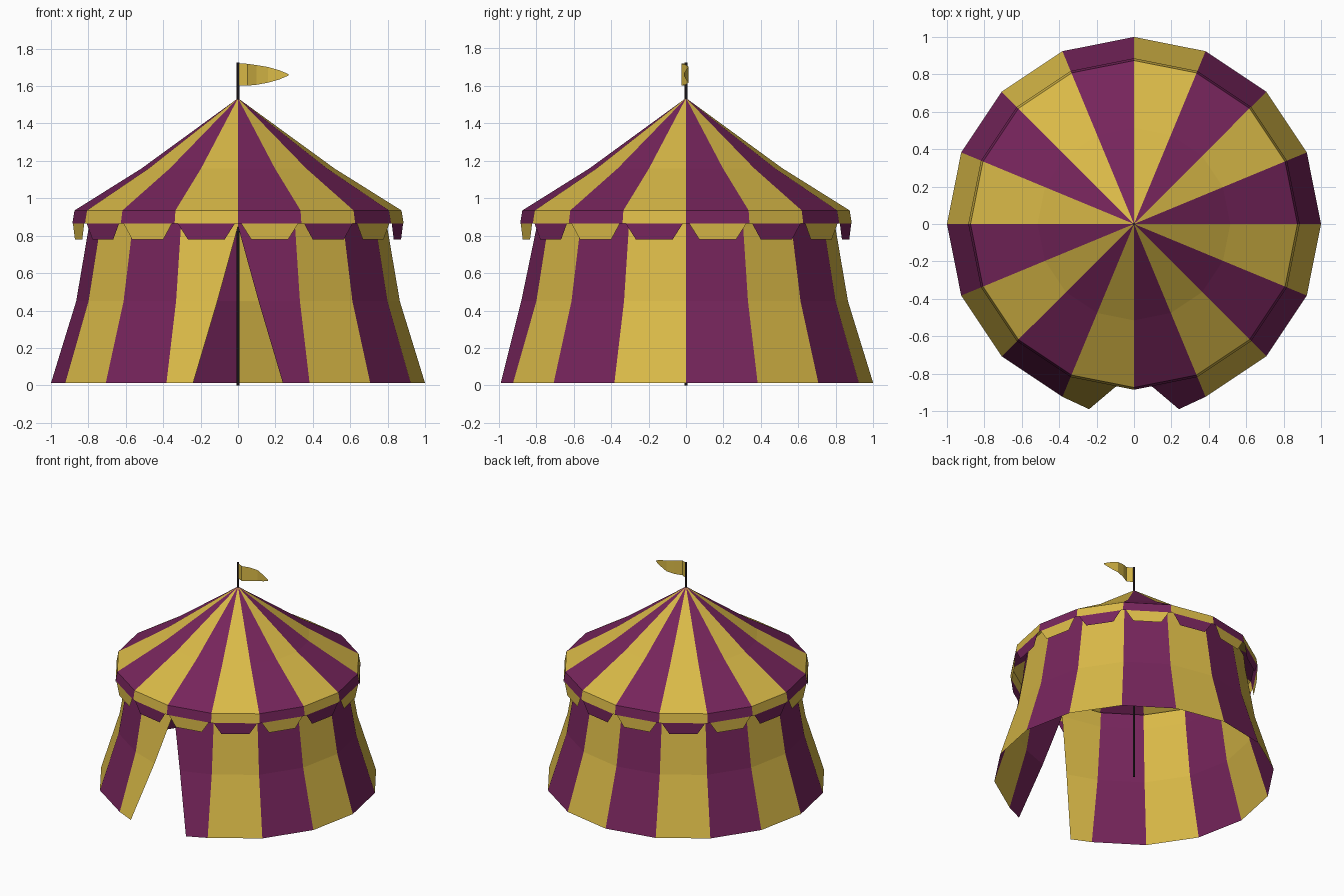
import bpy
import bmesh
from math import sin, cos, pi
from mathutils import Vector

if "Cube" in bpy.data.objects:
    bpy.data.objects.remove(bpy.data.objects["Cube"], do_unlink=True)

SIDES = 16
STEP = 2 * pi / SIDES


def make_material(name, rgb):
    mat = bpy.data.materials.new(name)
    mat.use_nodes = True
    mat.diffuse_color = (*rgb, 1)
    mat.node_tree.nodes["Principled BSDF"].inputs["Base Color"].default_value = (*rgb, 1)
    return mat


plum = make_material("plum", (0.18, 0.018, 0.105))
gold = make_material("gold", (0.70, 0.49, 0.064))
dark = make_material("dark_wood", (0.03, 0.02, 0.025))


def ring_point(k, radius, z):
    return Vector((radius * cos(k * STEP), radius * sin(k * STEP), z))


def make_object(name, faces, materials):
    """faces: list of (points, material index)"""
    bm = bmesh.new()
    for points, index in faces:
        face = bm.faces.new([bm.verts.new(p) for p in points])
        face.material_index = index
    bmesh.ops.remove_doubles(bm, verts=bm.verts, dist=0.0005)
    mesh = bpy.data.meshes.new(name)
    bm.to_mesh(mesh)
    bm.free()
    for mat in materials:
        mesh.materials.append(mat)
    obj = bpy.data.objects.new(name, mesh)
    bpy.context.collection.objects.link(obj)
    return obj


def panel(k, profile):
    """Quads of one striped sector, profile running from bottom to top."""
    faces = []
    for (r0, z0), (r1, z1) in zip(profile, profile[1:]):
        pts = [ring_point(k, r0, z0), ring_point(k + 1, r0, z0),
               ring_point(k + 1, r1, z1), ring_point(k, r1, z1)]
        faces.append((pts[:3] if r1 == 0 else pts, k % 2))
    return faces


# Striped roof with its upright eave band
roof_profile = [(0.886, 0.865), (0.874, 0.935), (0.515, 1.16), (0, 1.535)]
roof = []
for k in range(SIDES):
    roof += panel(k, roof_profile)
make_object("roof", roof, [plum, gold])

# Scallops under the eave, in the opposite colour to the stripe above
scallops = []
for k in range(SIDES):
    a, b = ring_point(k, 0.886, 0.865), ring_point(k + 1, 0.886, 0.865)
    drop = Vector((0, 0, -0.085))
    scallops.append(([a.lerp(b, 0.05), a.lerp(b, 0.21) + drop,
                      a.lerp(b, 0.79) + drop, a.lerp(b, 0.95)], (k + 1) % 2))
make_object("scallops", scallops, [plum, gold])

# Flared wall, all sectors but the two at the door
wall_profile = [(1.0, 0.012), (0.865, 0.45), (0.797, 0.85), (0.785, 0.96)]
door = (11, 12)
wall = []
for k in range(SIDES):
    if k not in door:
        wall += panel(k, wall_profile)
make_object("wall", wall, [plum, gold])

# Door flaps, pulled aside at the bottom
free_edge = [(0.24, -0.99, 0.012), (0.11, -0.88, 0.45), (0, -0.797, 0.85), (0, -0.785, 0.96)]
for name, k, side, stripe in (("door_flap_left", 13, 1, 0), ("door_flap_right", 11, -1, 1)):
    hem = [Vector((side * x, y, z)) for x, y, z in free_edge]
    fixed = [ring_point(k, r, z) for r, z in wall_profile]
    flap = []
    for i in range(len(hem) - 1):
        quad = [hem[i], fixed[i], fixed[i + 1], hem[i + 1]]
        flap.append((quad if side > 0 else quad[::-1], stripe))
    make_object(name, flap, [plum, gold])

# Centre pole
bpy.ops.mesh.primitive_cylinder_add(vertices=8, radius=0.008, depth=1.725, location=(0, 0, 0.8625))
pole = bpy.context.object
pole.name = "pole"
pole.data.materials.append(dark)

# Waving pennant: x, y, top, bottom
stations = [(0, 0, 1.722, 1.602), (0.05, -0.025, 1.719, 1.602), (0.1, 0, 1.712, 1.607),
            (0.16, 0.014, 1.702, 1.618), (0.22, 0, 1.685, 1.635), (0.27, -0.012, 1.664, 1.656)]
flag = []
for (x0, y0, t0, b0), (x1, y1, t1, b1) in zip(stations, stations[1:]):
    flag.append(([(x0, y0, b0), (x1, y1, b1), (x1, y1, t1), (x0, y0, t0)], 0))
make_object("pennant", flag, [gold])
